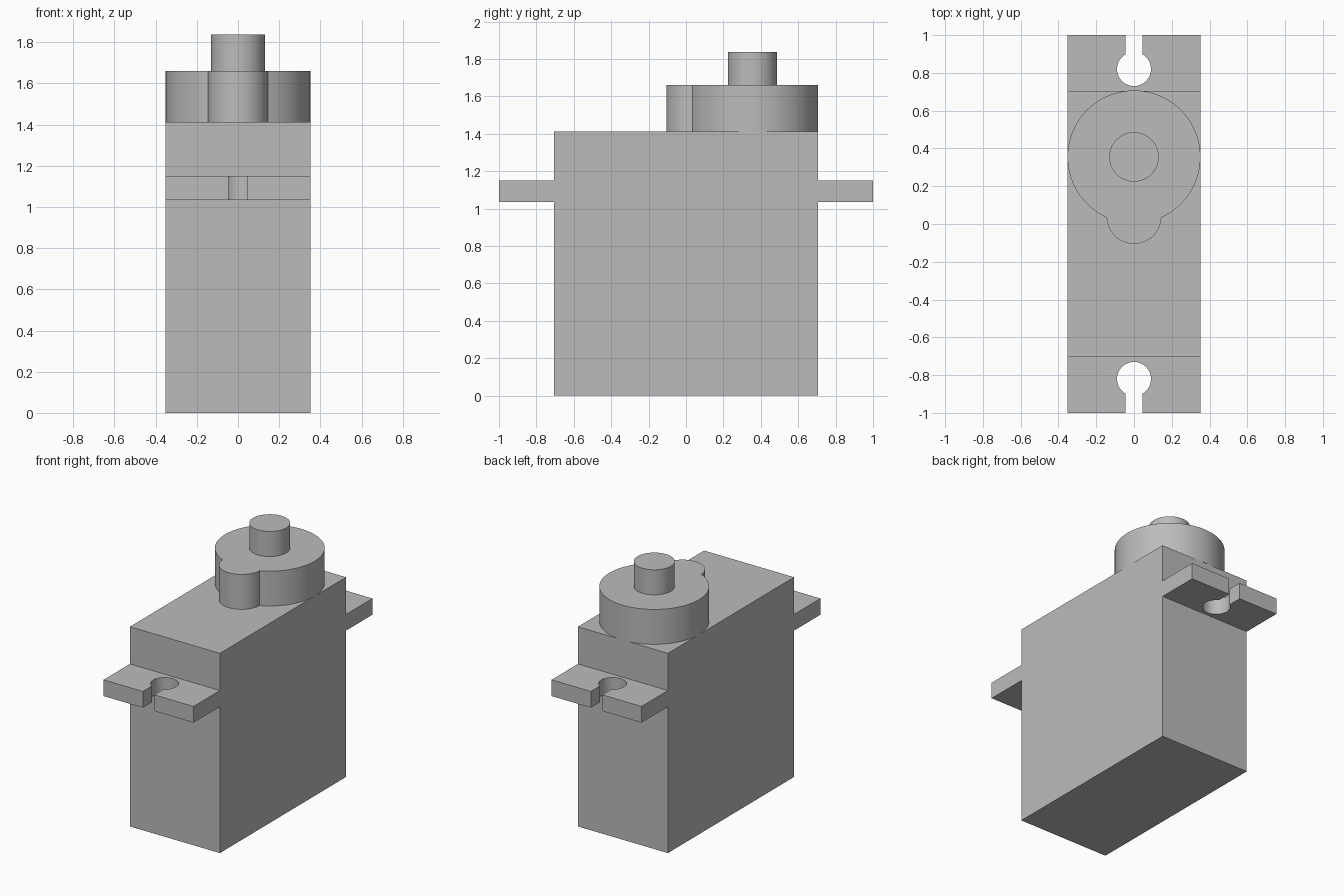
import bpy
import bmesh
import math

cube = bpy.data.objects.get("Cube")
if cube:
    bpy.data.objects.remove(cube, do_unlink=True)

# Single grey plastic
grey = bpy.data.materials.new("grey plastic")
grey.use_nodes = True
grey.diffuse_color = (0.5, 0.5, 0.5, 1)
grey.node_tree.nodes["Principled BSDF"].inputs["Base Color"].default_value = (0.5, 0.5, 0.5, 1)


def arc(cx, cy, r, start, end, n):
    """Points from start to end angle in degrees, both included."""
    angles = [math.radians(start + (end - start) * i / n) for i in range(n + 1)]
    return [(cx + r * math.cos(a), cy + r * math.sin(a)) for a in angles]


def extrude_outline(name, outline, z0, z1):
    """Solid prism from a flat outline."""
    bm = bmesh.new()
    base = bm.faces.new([bm.verts.new((x, y, z0)) for x, y in outline])
    new = bmesh.ops.extrude_face_region(bm, geom=[base])["geom"]
    top = [v for v in new if isinstance(v, bmesh.types.BMVert)]
    bmesh.ops.translate(bm, verts=top, vec=(0, 0, z1 - z0))
    bmesh.ops.recalc_face_normals(bm, faces=bm.faces)
    mesh = bpy.data.meshes.new(name)
    bm.to_mesh(mesh)
    bm.free()
    mesh.materials.append(grey)
    obj = bpy.data.objects.new(name, mesh)
    bpy.context.collection.objects.link(obj)
    bpy.ops.object.select_all(action='DESELECT')
    obj.select_set(True)
    bpy.context.view_layer.objects.active = obj
    bpy.ops.object.shade_smooth_by_angle(angle=math.radians(30))
    return obj


W, L = 0.352, 0.705          # half width and half length of the case
TOP, HEAD_TOP, SHAFT_TOP = 1.413, 1.66, 1.837
AXIS_Y = 0.355               # output shaft position

# Case
extrude_outline("case", [(-W, -L), (W, -L), (W, L), (-W, L)], 0, TOP)

# Mounting tabs with keyhole slots
slot, hole_r, hole_y = 0.045, 0.09, 0.82
tab = [(-W, L), (W, L), (W, 1), (slot, 1)]
tab += arc(0, hole_y, hole_r, 60, -240, 40)
tab += [(-slot, 1), (-W, 1)]
for name, side in (("front_tab", -1), ("back_tab", 1)):
    extrude_outline(name, [(x, y * side) for x, y in tab], 1.035, 1.15)

# Gear housing: large round boss with a small lobe towards the front
R, r, lobe_y = W, 0.145, 0.04
d = AXIS_Y - lobe_y
reach = (d * d + R * R - r * r) / (2 * d)
half = math.degrees(math.acos(reach / R))
tilt = math.degrees(math.asin((AXIS_Y - reach - lobe_y) / r))
housing = arc(0, AXIS_Y, R, -90 + half, 270 - half, 80)
housing += arc(0, lobe_y, r, 180 - tilt, 360 + tilt, 32)[1:-1]
extrude_outline("gear_housing", housing, TOP, HEAD_TOP)

# Output shaft
extrude_outline("output_shaft", arc(0, AXIS_Y, 0.131, 0, 360, 48)[:-1], HEAD_TOP, SHAFT_TOP)
